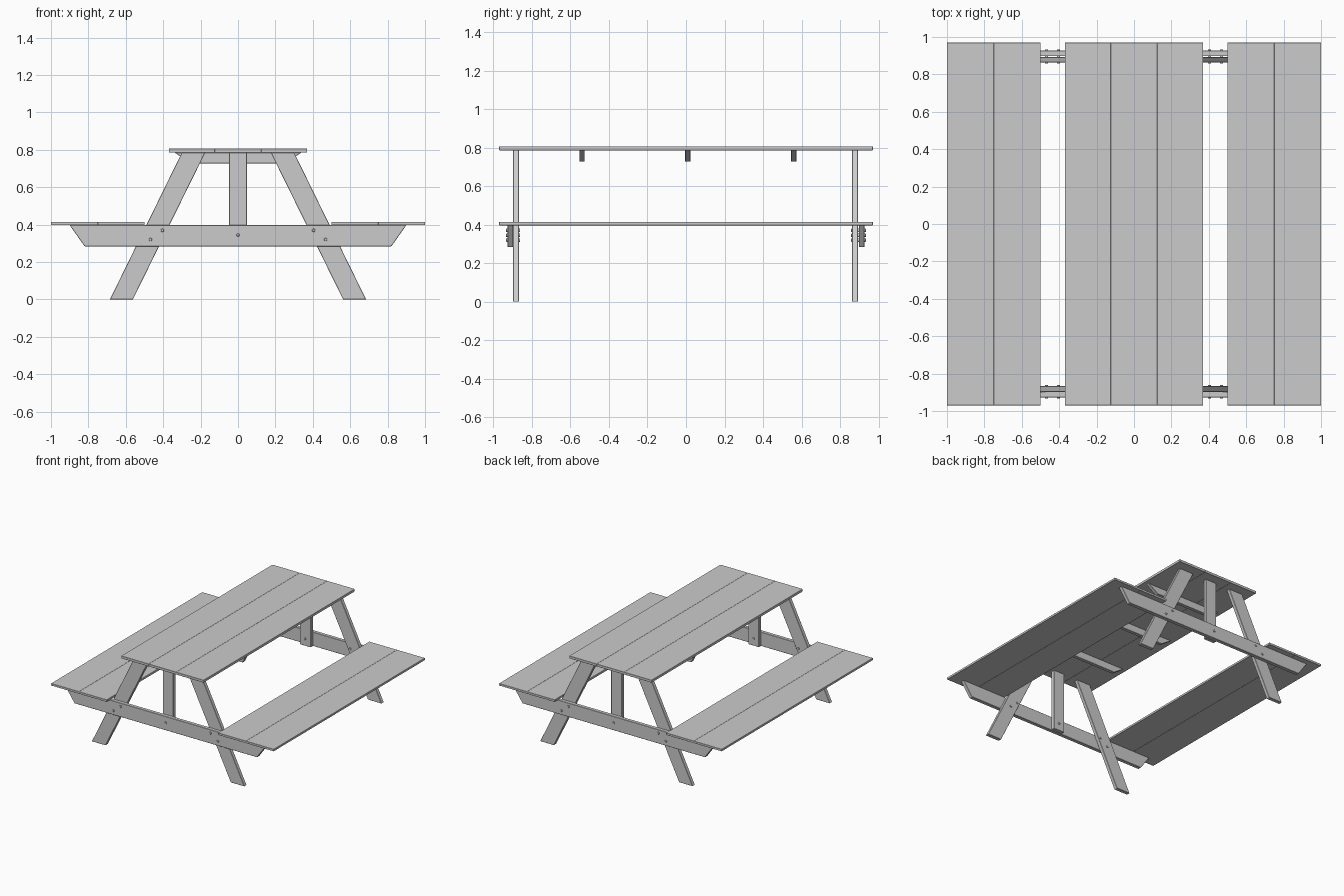
import bpy, bmesh, math

if "Cube" in bpy.data.objects:
    bpy.data.objects.remove(bpy.data.objects["Cube"])

LEN = 0.97          # half length of the boards
TOP_Z, TOP_T = 0.786, 0.02
SEAT_Z, SEAT_T = 0.397, 0.017


def prism(name, profile, y0, y1, bevel=0.002):
    """Extrude an x/z outline from y0 to y1 as a lightly bevelled board."""
    bm = bmesh.new()
    face = bm.faces.new([bm.verts.new((x, y0, z)) for x, z in profile])
    ext = bmesh.ops.extrude_face_region(bm, geom=[face])
    for v in ext["geom"]:
        if isinstance(v, bmesh.types.BMVert):
            v.co.y = y1
    bmesh.ops.recalc_face_normals(bm, faces=bm.faces[:])
    me = bpy.data.meshes.new(name)
    bm.to_mesh(me)
    bm.free()
    ob = bpy.data.objects.new(name, me)
    bpy.context.collection.objects.link(ob)
    mod = ob.modifiers.new("edge_bevel", 'BEVEL')
    mod.width = bevel
    mod.segments = 1
    return ob


def board(name, x0, x1, z0, z1, y0=-LEN, y1=LEN, bevel=0.002):
    return prism(name, [(x0, z0), (x1, z0), (x1, z1), (x0, z1)], y0, y1, bevel)


def bolt(x, z, y0, y1):
    """Bolt through beam and leg, with a flat head showing at both ends."""
    bpy.ops.mesh.primitive_cylinder_add(
        vertices=12, radius=0.009, depth=abs(y1 - y0),
        location=(x, (y0 + y1) / 2, z), rotation=(math.pi / 2, 0, 0))
    ob = bpy.context.object
    ob.name = "bolt"
    mod = ob.modifiers.new("head_bevel", 'BEVEL')
    mod.width = 0.002
    mod.segments = 1
    mod.limit_method = 'ANGLE'
    mod.angle_limit = math.radians(50)


# Table top: three planks side by side
w = 0.74 / 3
for i in range(3):
    x = -0.37 + i * w
    board("table_plank", x, x + w, TOP_Z, TOP_Z + TOP_T, bevel=0.001)

# Seats: two planks on each side
for side in (-1, 1):
    for a, b in ((0.50, 0.75), (0.75, 1.0)):
        x0, x1 = sorted((side * a, side * b))
        board("seat_plank", x0, x1, SEAT_Z, SEAT_Z + SEAT_T, bevel=0.001)

# Cleats under the table top, with slanted ends
for y in (-0.54, 0.01, 0.56):
    prism("table_cleat",
          [(-0.34, TOP_Z), (-0.25, 0.727), (0.25, 0.727), (0.34, TOP_Z)],
          y - 0.014, y + 0.014)

# End frames: legs and post inside, seat beam outside
for end, leg_in, leg_out in ((-1, 0.867, 0.897), (1, 0.863, 0.893)):
    for side in (-1, 1):
        prism("leg",
              [(side * 0.685, 0), (side * 0.562, 0),
               (side * 0.175, TOP_Z), (side * 0.30, TOP_Z)],
              end * leg_in, end * leg_out)
        for x, z in ((0.468, 0.32), (0.404, 0.37)):
            bolt(side * x, z, end * (leg_in - 0.006), end * 0.934)
    board("centre_post", -0.048, 0.048, 0.286, TOP_Z,
          end * leg_in, end * leg_out)
    bolt(0, 0.345, end * (leg_in - 0.006), end * 0.934)
    prism("seat_beam",
          [(-0.90, SEAT_Z), (-0.82, 0.284), (0.82, 0.284), (0.90, SEAT_Z)],
          end * 0.897, end * 0.927)
